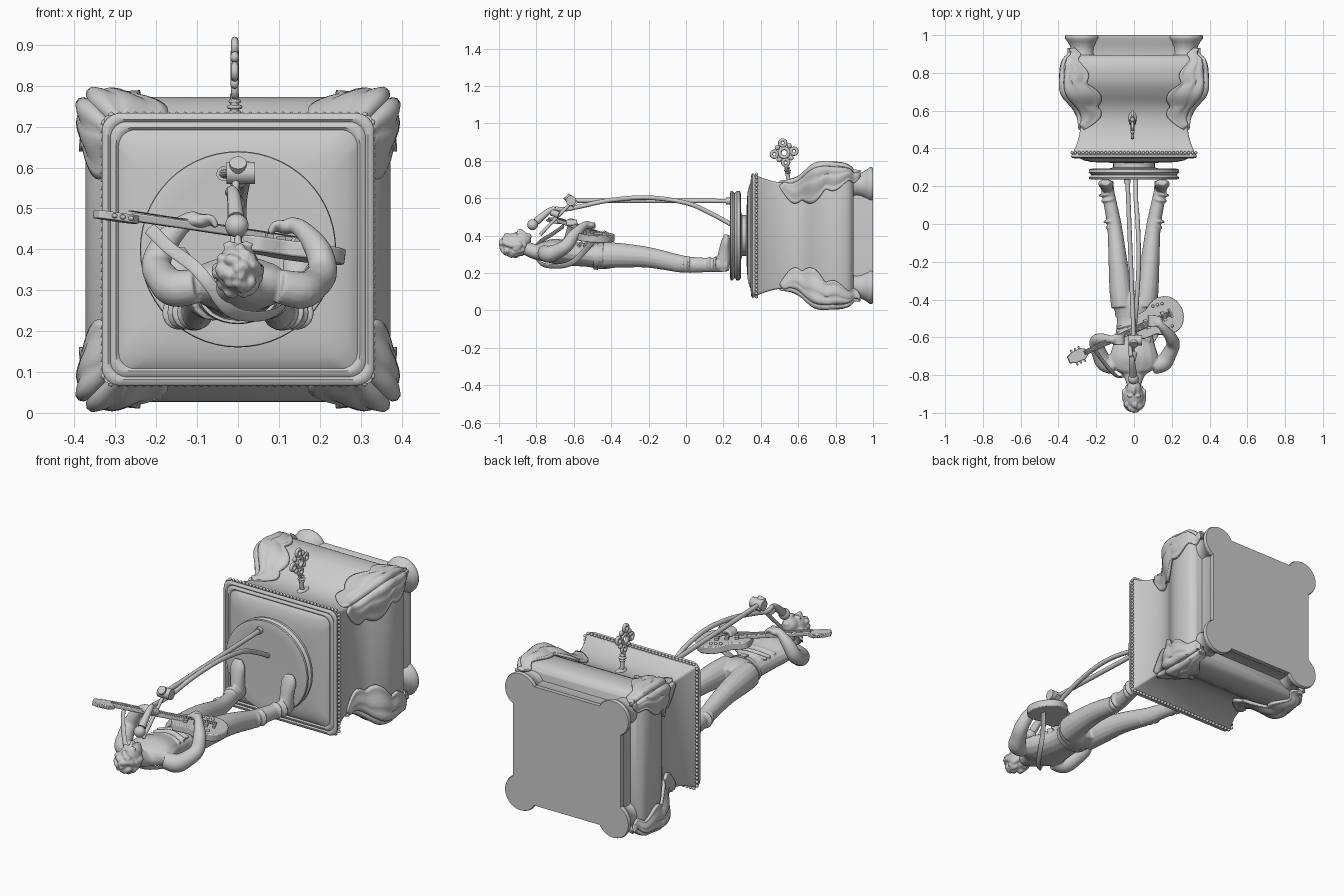
import bpy, bmesh, math, random
from mathutils import Vector, Matrix

if "Cube" in bpy.data.objects:
    bpy.data.objects.remove(bpy.data.objects["Cube"])
random.seed(4)
CZ = 0.40  # height of the long axis of the statue


def mk(name, bm, mat=None, fuse=0, bevel=0, solid=0, angle=35):
    if mat: bm.transform(mat)
    bmesh.ops.remove_doubles(bm, verts=bm.verts, dist=1e-5)
    bmesh.ops.recalc_face_normals(bm, faces=bm.faces)
    me = bpy.data.meshes.new(name)
    bm.to_mesh(me); bm.free()
    ob = bpy.data.objects.new(name, me)
    bpy.context.collection.objects.link(ob)
    bpy.ops.object.select_all(action='DESELECT')
    ob.select_set(True); bpy.context.view_layer.objects.active = ob
    bpy.ops.object.shade_smooth_by_angle(angle=math.radians(angle))
    if solid:
        m = ob.modifiers.new('thick', 'SOLIDIFY'); m.thickness = solid; m.offset = 0
    if bevel:
        m = ob.modifiers.new('bevel', 'BEVEL'); m.width = bevel; m.segments = 2
    if fuse:
        m = ob.modifiers.new('fuse', 'REMESH'); m.mode = 'VOXEL'; m.voxel_size = fuse
        m.use_smooth_shade = True
        m = ob.modifiers.new('soft', 'SMOOTH'); m.factor = 0.5; m.iterations = 4
    return ob


def skin_rings(bm, rings):
    vr = [[bm.verts.new(p) for p in r] for r in rings]
    n = len(vr[0])
    for a, b in zip(vr, vr[1:]):
        for i in range(n):
            bm.faces.new((a[i], a[(i + 1) % n], b[(i + 1) % n], b[i]))
    bm.faces.new(vr[0]); bm.faces.new(vr[-1])


def stack(bm, rows, cx=0, cz=CZ, k=8):
    """Rounded-square rings (y, half size, corner radius) stacked along y."""
    rings = []
    for y, h, r in rows:
        ring = []
        for q in range(4):
            sx, sz = ((1, 1), (-1, 1), (-1, -1), (1, -1))[q]
            for i in range(k + 1):
                t = (q + i / k) * math.pi / 2
                ring.append((cx + sx * (h - r) + r * math.cos(t), y, cz + sz * (h - r) + r * math.sin(t)))
        rings.append(ring)
    skin_rings(bm, rings)


def catmull(rows, sub):
    out = []
    for i in range(len(rows) - 1):
        p = [rows[max(i - 1, 0)], rows[i], rows[i + 1], rows[min(i + 2, len(rows) - 1)]]
        for s in range(sub):
            t = s / sub
            out.append([0.5 * (2 * b + (c - a) * t + (2 * a - 5 * b + 4 * c - d) * t * t
                        + (3 * b - a - 3 * c + d) * t ** 3) for a, b, c, d in zip(*p)])
    return out + [list(rows[-1])]


def sweep(bm, rows, ref=(1, 0, 0), n=16, sub=5):
    """Elliptical tube through rows (x, y, z, half a along ref, half b)."""
    rows = catmull(rows, sub)
    side, rings = Vector(ref), []
    for i, row in enumerate(rows):
        t = (Vector(rows[min(i + 1, len(rows) - 1)][:3]) - Vector(rows[max(i - 1, 0)][:3])).normalized()
        side = (side - t * side.dot(t)).normalized()
        up, c = t.cross(side), Vector(row[:3])
        rings.append([c + side * row[3] * math.cos(j * math.tau / n) + up * row[4] * math.sin(j * math.tau / n)
                      for j in range(n)])
    skin_rings(bm, rings)


def tube(bm, pts, r, n=12, sub=5):
    sweep(bm, [(*p, r, r) for p in pts], ref=(0.61, 0.3, 0.73), n=n, sub=sub)


def ball(bm, c, s, sub=3):
    s = s if isinstance(s, tuple) else (s, s, s)
    bmesh.ops.create_icosphere(bm, subdivisions=sub, radius=1,
                               matrix=Matrix.Translation(c) @ Matrix.Diagonal((*s, 1)))


def box(bm, c, size):
    bmesh.ops.create_cube(bm, size=1, matrix=Matrix.Translation(c) @ Matrix.Diagonal((*size, 1)))


def ring(bm, c, R, r, n=20, m=8):
    """Torus lying in the y-z plane."""
    g = [[bm.verts.new((c[0] + r * math.sin(b), c[1] + (R + r * math.cos(b)) * math.cos(a),
                        c[2] + (R + r * math.cos(b)) * math.sin(a)))
          for b in [j * math.tau / m for j in range(m)]] for a in [i * math.tau / n for i in range(n)]]
    for i in range(n):
        for j in range(m):
            bm.faces.new((g[i][j], g[(i + 1) % n][j], g[(i + 1) % n][(j + 1) % m], g[i][(j + 1) % m]))


# --- box pedestal: bulging body, plinth, lip with dome, bead border
body = [(0.365, .328), (0.40, .312), (0.45, .295), (0.51, .284), (0.57, .285), (0.63, .302), (0.69, .338),
        (0.74, .362), (0.79, .372), (0.84, .371), (0.875, .36), (0.895, .338)]
fine = catmull(body, 4)
bm = bmesh.new(); stack(bm, [(y, h, .012) for y, h in fine], k=3); mk('pedestal_body', bm)
bm = bmesh.new(); stack(bm, [(.88, .30, .02), (.95, .30, .02), (.975, .315, .02), (1.0, .315, .02)]); mk('plinth', bm)
bm = bmesh.new()
stack(bm, [(.37, .318, .04), (.366, .33, .045), (.356, .333, .045), (.35, .328, .045), (.348, .318, .04),
           (.354, .312, .04), (.348, .306, .04), (.346, .298, .04), (.352, .292, .04), (.346, .285, .05),
           (.337, .265, .05), (.329, .23, .05), (.325, .18, .06), (.324, .11, .06)])
mk('pedestal_lip', bm, angle=50)
bm = bmesh.new()
for i in range(32):
    a = -.31 + .62 * i / 31
    for x, z in ((a, .328), (a, -.328), (.328, a), (-.328, a)):
        ball(bm, (x, .377, CZ + z), (.009, .01, .009), 1)
mk('bead_border', bm, angle=80)

# --- round stage on a short neck
bm = bmesh.new()
stack(bm, [(.33, .13, .13), (.322, .11, .11), (.30, .11, .11), (.294, .13, .13), (.293, .225, .225), (.288, .238, .238),
           (.272, .24, .24), (.265, .232, .232), (.26, .226, .226), (.255, .232, .232), (.247, .24, .24),
           (.238, .238, .238), (.235, .22, .22), (.236, .19, .19)], k=14)
mk('round_stage', bm)

# --- corner feet and leaves, built once and mirrored to four corners
def half(y):
    for (y0, h0), (y1, h1) in zip(fine, fine[1:]):
        if y0 <= y <= y1: return h0 + (h1 - h0) * (y - y0) / (y1 - y0)
    return fine[-1][1]

for sx in (1, -1):
    for sz in (1, -1):
        bm = bmesh.new()
        stack(bm, [(.87, .075, .075), (.91, .062, .062), (.94, .066, .066), (.965, .08, .08), (.98, .092, .092),
                   (.99, .094, .094), (1.0, .09, .09)], .272 * sx, CZ + .272 * sz)
        mk('corner_foot', bm)
        bm = bmesh.new()
        nu, nv, g = 36, 24, []
        for i in range(nu + 1):
            u = i / nu
            y = .53 + .40 * u
            lobes = .72 + .28 * abs(math.sin(3.5 * math.pi * u))
            w = (.02 + .15 * math.sin(math.pi * u ** .9) ** .8 * lobes) if 0 < u < 1 else .02
            bulge = .008 + .034 * math.exp(-((y - .68) / .07) ** 2)
            row = []
            for j in range(nv + 1):
                v = 2 * j / nv - 1
                o = bulge * (1 - v * v) + .012 * abs(math.sin(2.5 * math.pi * v)) * math.sin(math.pi * u)
                o -= .022 * max(0, 1 - abs(v) / .3)   # soften the ridge over the corner
                yy = y - .03 * abs(v) * (1 - u)
                p = min(half(max(yy, .37)) + o, .392)
                row.append(bm.verts.new((sx * (p - max(v, 0) * w), yy, CZ + sz * (p - max(-v, 0) * w))))
            g.append(row)
        for a, b in zip(g, g[1:]):
            for j in range(nv):
                bm.faces.new((a[j], a[j + 1], b[j + 1], b[j]))
        mk('corner_leaf', bm, solid=.014, angle=60)

# --- winding key on the upper side
kx = -.008
bm = bmesh.new()
ball(bm, (kx, .56, .682), (.022, .045, .012))
tube(bm, [(kx, .552, .67), (kx, .535, .78)], .011)
for z, r in ((.735, .016), (.748, .02), (.762, .016)):
    ball(bm, (kx, .555 - (z - .67) * .15, z), (r, r, .007), 2)
yc, zc = .525, .843
ring(bm, (kx, yc, zc), .024, .01)
for i in range(8):
    a, d = i * math.pi / 4 + .15, (.053 if i % 2 == 0 else .046)
    c = (kx, yc + d * math.cos(a), zc + d * math.sin(a))
    if i % 2 == 0: ring(bm, c, .016, .009)
    else: ball(bm, c, (.011, .014, .014), 2)
mk('winding_key', bm, angle=60)

# --- trousers with boots, belt
bm = bmesh.new()
sweep(bm, [(0, -.50, .29, .088, .066), (0, -.42, .292, .112, .07), (0, -.355, .29, .085, .05)])
for s in (1, -1):
    sweep(bm, [(.06 * s, -.44, .295, .06, .07), (.07 * s, -.35, .294, .06, .066), (.085 * s, -.2, .283, .05, .055),
               (.102 * s, -.02, .248, .039, .046), (.12 * s, .08, .243, .036, .04), (.138 * s, .17, .243, .034, .037),
               (.143 * s, .225, .245, .036, .036)])
    sweep(bm, [(.143 * s, .205, .208, .024, .026), (.143 * s, .20, .25, .034, .036), (.145 * s, .205, .31, .036, .032),
               (.15 * s, .213, .37, .04, .024), (.15 * s, .218, .405, .022, .014)])
    for k, y in enumerate((-.05, -.02, .01, .12, .15)):   # cloth folds
        sweep(bm, [((.098 + .012 * k) * s, y, .246, .039, .043), ((.1 + .012 * k) * s, y + .012, .246, .039, .043)])
mk('trousers_and_boots', bm, fuse=.005)
bm = bmesh.new()
sweep(bm, [(0, -.495, .29, .096, .071), (0, -.47, .29, .102, .073)], n=32)
box(bm, (0, -.482, .363), (.035, .03, .012))
mk('belt', bm)

# --- torso, arms and hands
bm = bmesh.new()
sweep(bm, [(0, -.46, .29, .095, .066), (0, -.53, .295, .092, .062), (0, -.62, .303, .106, .064),
           (0, -.70, .315, .128, .068), (0, -.755, .315, .125, .055), (0, -.80, .312, .06, .042), (0, -.86, .335, .036, .036)])
arms = (([(-.10, -.755, .31), (-.155, -.735, .305), (-.185, -.68, .33), (-.20, -.625, .365), (-.175, -.61, .42),
          (-.13, -.61, .465), (-.10, -.615, .475)], (-.095, -.612, .47)),
        ([(.10, -.755, .31), (.155, -.735, .30), (.185, -.69, .315), (.207, -.64, .345), (.195, -.60, .40),
          (.155, -.55, .45), (.125, -.52, .46)], (.12, -.515, .455)))
rad = (.042, .046, .04, .036, .032, .022, .02)
for pts, hand in arms:
    sweep(bm, [(*p, r, r) for p, r in zip(pts, rad)], ref=(0, 1, .2))
    ball(bm, hand, (.032, .03, .018))
    for k in range(4):   # curled fingers
        hx, hy, hz = hand
        s = 1 if hx < 0 else -1
        tube(bm, [(hx, hy - .02 + .014 * k, hz + .008), (hx + .03 * s, hy - .022 + .015 * k, hz + .006),
                  (hx + .042 * s, hy - .02 + .015 * k, hz - .016)], .0085)
for y in (-.53, -.56, -.60):   # shirt creases
    sweep(bm, [(-.09, y - .02, .345, .008, .008), (0, y, .362, .008, .008), (.09, y - .015, .345, .008, .008)], ref=(0, 1, 0))
mk('torso_and_arms', bm, fuse=.005)

# --- head with wavy hair
bm = bmesh.new()
ball(bm, (0, -.915, .352), (.053, .072, .062))
ball(bm, (0, -.875, .378), (.040, .048, .04))
ball(bm, (0, -.842, .395), (.02, .016, .018))
ball(bm, (0, -.886, .423), (.010, .018, .014))
ball(bm, (0, -.862, .412), (.018, .007, .01))
for s in (1, -1):
    ball(bm, (.055 * s, -.892, .352), (.009, .02, .014))
    ball(bm, (.02 * s, -.91, .41), (.018, .008, .01))
for i in range(90):
    d = Vector((random.gauss(0, 1), random.gauss(0, 1), random.gauss(0, 1))).normalized()
    if d.y < -.45 or (d.z < .0 and d.y < .75):
        p = (.052 * d.x, -.918 + .065 * d.y, .352 + .06 * d.z)
        ball(bm, p, (.014, .02, .016), 2)
mk('head_and_hair', bm, fuse=.0045)

# --- guitar in its own frame: u along the neck, w towards the strings
u = Vector((-.50, -.23, .075)).normalized()
w = (Vector((0, 0, 1)) - u * u.z).normalized()
G = Matrix.Translation((.155, -.49, .395)) @ Matrix((u, w.cross(u), w)).transposed().to_4x4()

def plate(name, outline, z0, z1, bevel):
    b = bmesh.new()
    pts = [(x, y) for x, y in outline] + [(x, -y) for x, y in outline[::-1] if y > 1e-4]
    skin_rings(b, [[(x, y, z) for x, y in pts] for z in (z0, z1)])
    mk(name, b, G, bevel=bevel)

plate('guitar_body', catmull([(-.108, 0.0001), (-.098, .045), (-.065, .088), (-.01, .104), (.04, .09), (.075, .07),
                              (.115, .068), (.15, .06), (.168, .025)], 4), -.02, .018, .005)
plate('guitar_neck', [(.10, .017), (.46, .014)], .012, .032, .004)
plate('guitar_head', [(.45, .015), (.475, .032), (.53, .03), (.56, .018)], .006, .026, .003)
bm = bmesh.new()
for x in (.0, .05, .10): box(bm, (x, 0, .023), (.018, .055, .014))
box(bm, (-.04, 0, .022), (.012, .05, .016))
for i in range(10): box(bm, (.17 + .028 * i, 0, .033), (.004, .03, .004))
for i in range(3):
    for s in (1, -1):
        ball(bm, (.482 + .022 * i, .036 * s, .016), (.006, .01, .006), 2)
        ball(bm, (-.02 + .025 * i, (.065 + .004 * i) * s, .02), .008, 2)
for i in range(6): tube(bm, [(-.04, -.012 + .005 * i, .033), (.47, -.01 + .004 * i, .036)], .0012, n=6, sub=1)
mk('guitar_fittings', bm, G)
bm = bmesh.new()
sweep(bm, [(*p, .016, .005) for p in ((-.215, -.655, .45), (-.17, -.72, .405), (-.11, -.79, .36), (-.07, -.81, .315),
      (-.02, -.775, .25), (.05, -.69, .236), (.105, -.61, .255), (.14, -.55, .31), (.19, -.49, .38))], ref=(.7, -.5, 0))
mk('shoulder_strap', bm)

# --- microphone stand, clamp, microphone and cable
bm = bmesh.new()
tube(bm, [(-.035, .25, .585), (0, -.63, .587)], .012, sub=1)
tube(bm, [(-.035, .245, .585), (-.035, .215, .585)], .018, sub=1)
tube(bm, [(.0, -.59, .565), (.0, -.64, .612)], .021, n=16, sub=1)
tube(bm, [(-.028, -.615, .587), (.042, -.615, .587)], .027, n=20, sub=1)
tube(bm, [(-.005, -.61, .58), (-.01, -.78, .405)], .009, sub=1)
tube(bm, [(0, -.68, .51), (-.01, -.72, .525)], .018, sub=1)
mk('microphone_stand', bm)
bm = bmesh.new()
sweep(bm, [(-.015, -.70, .545, .012, .012), (-.01, -.735, .53, .016, .016), (-.005, -.80, .475, .021, .021)])
ball(bm, (-.003, -.82, .458), .029)
mk('microphone', bm)
bm = bmesh.new()
tube(bm, [(-.015, -.70, .545), (-.02, -.65, .54), (0, -.57, .555), (.015, -.4, .59), (.025, -.2, .603), (.02, 0, .575),
          (.01, .13, .52), (.01, .25, .455)], .012)
mk('microphone_cable', bm)
